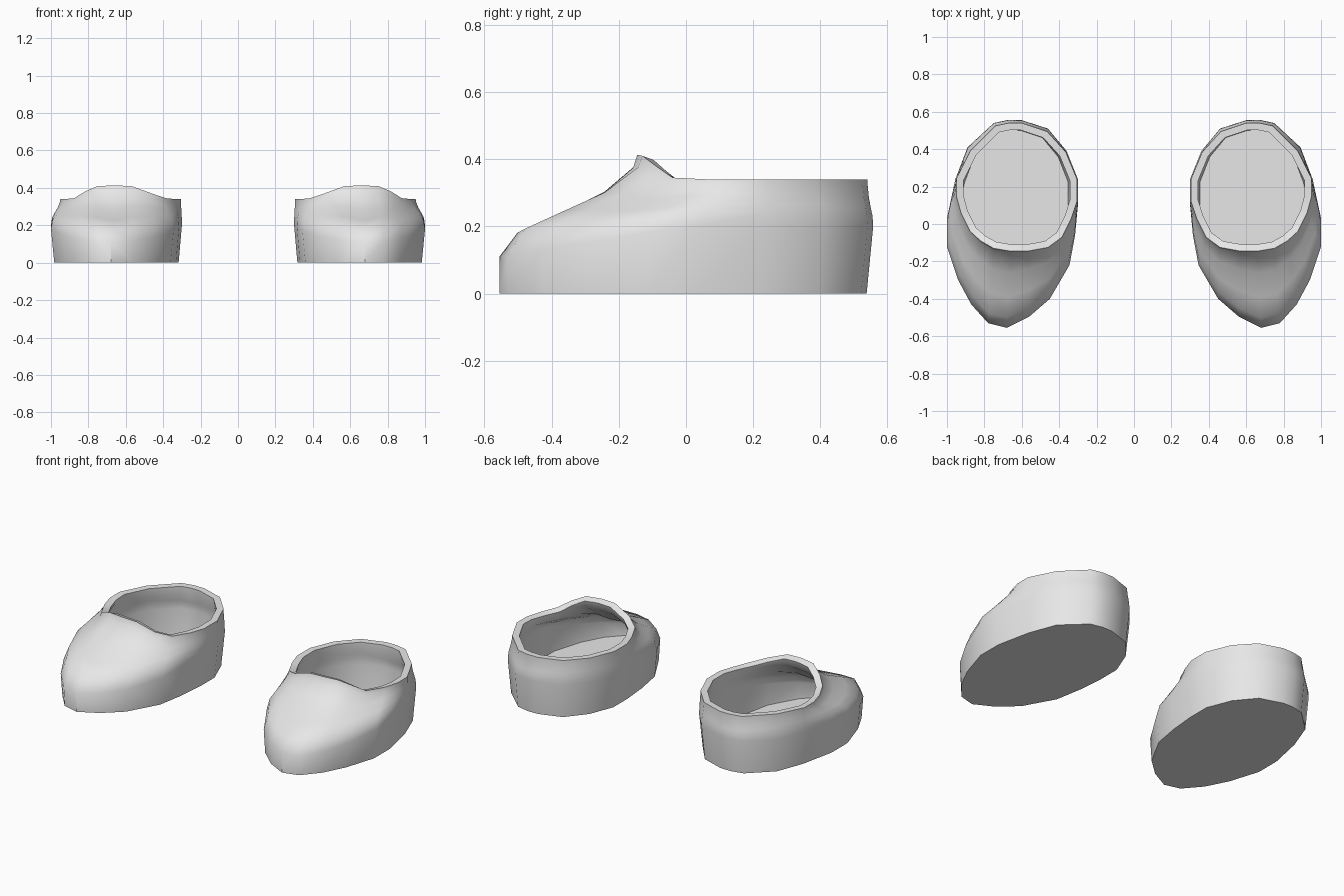
import bpy
import bmesh
import math

if "Cube" in bpy.data.objects:
    bpy.data.objects.remove(bpy.data.objects["Cube"])

grey = bpy.data.materials.new("plain_grey")
grey.diffuse_color = (0.8, 0.8, 0.8, 1.0)
grey.use_nodes = True
grey.node_tree.nodes["Principled BSDF"].inputs["Base Color"].default_value = grey.diffuse_color

# Each column: widest outline x, y, then opening rim x, y, z (heel, inner side, toe, outer side)
COLUMNS = [
    (0.60, 0.555, 0.60, 0.54, 0.34), (0.46, 0.51, 0.465, 0.495, 0.34),
    (0.36, 0.39, 0.365, 0.385, 0.34), (0.30, 0.24, 0.305, 0.24, 0.34),
    (0.30, 0.10, 0.305, 0.12, 0.34), (0.315, -0.06, 0.335, 0.03, 0.34),
    (0.345, -0.22, 0.385, -0.07, 0.345), (0.45, -0.40, 0.46, -0.125, 0.37),
    (0.56, -0.495, 0.57, -0.145, 0.41), (0.68, -0.555, 0.66, -0.145, 0.413),
    (0.78, -0.53, 0.75, -0.13, 0.41), (0.87, -0.43, 0.82, -0.09, 0.38),
    (0.94, -0.30, 0.875, -0.04, 0.345), (1.0, -0.12, 0.925, 0.06, 0.34),
    (1.0, 0.03, 0.95, 0.15, 0.34), (0.955, 0.24, 0.95, 0.24, 0.34),
    (0.89, 0.41, 0.875, 0.39, 0.34), (0.75, 0.54, 0.74, 0.525, 0.34),
    (0.67, 0.557, 0.67, 0.54, 0.34),
]

# Upper profile from widest outline to rim: inward share, rise on the toe ridge, rise on the flanks
PROFILE = [(0, 0, 0), (0.13, 0.23, 0.30), (0.40, 0.38, 0.48),
           (0.72, 0.57, 0.68), (0.97, 0.87, 0.90), (1, 1, 1)]


def column_points(wx, wy, rx, ry, rz):
    wide_z = 0.20 + 0.09 * min(wy, 0) / 0.555
    flank = min(1, abs(wx - 0.67) / 0.2)
    base = (0.65 + (wx - 0.65) * 0.95, wy * 0.965 if wy > 0 else wy, 0)
    points = [base]
    for inward, ridge, side in PROFILE:
        rise = ridge + (side - ridge) * flank
        points.append((wx + (rx - wx) * inward, wy + (ry - wy) * inward,
                       wide_z + (rz - wide_z) * rise))
    return points


def make_shoe(name, side):
    bm = bmesh.new()
    cols = [[bm.verts.new((side * x, y, z)) for x, y, z in column_points(*c)]
            for c in COLUMNS]
    count = len(cols)
    # Outer wall and upper
    for i in range(count):
        a, b = cols[i], cols[(i + 1) % count]
        for j in range(len(a) - 1):
            bm.faces.new((a[j], b[j], b[j + 1], a[j + 1]))
    # Flat sole
    bm.faces.new([c[0] for c in reversed(cols)])
    if side < 0:
        bmesh.ops.reverse_faces(bm, faces=bm.faces[:])
    mesh = bpy.data.meshes.new(name)
    bm.to_mesh(mesh)
    bm.free()
    mesh.materials.append(grey)
    shoe = bpy.data.objects.new(name, mesh)
    bpy.context.collection.objects.link(shoe)
    # Wall thickness makes the lining, insole and flat rim
    wall = shoe.modifiers.new("wall", 'SOLIDIFY')
    wall.thickness = 0.038
    wall.offset = -1
    wall.use_even_offset = True
    bpy.ops.object.select_all(action='DESELECT')
    shoe.select_set(True)
    bpy.context.view_layer.objects.active = shoe
    bpy.ops.object.modifier_apply(modifier=wall.name)
    bpy.ops.object.shade_smooth_by_angle(angle=math.radians(40))


make_shoe("right_shoe", 1)
make_shoe("left_shoe", -1)
